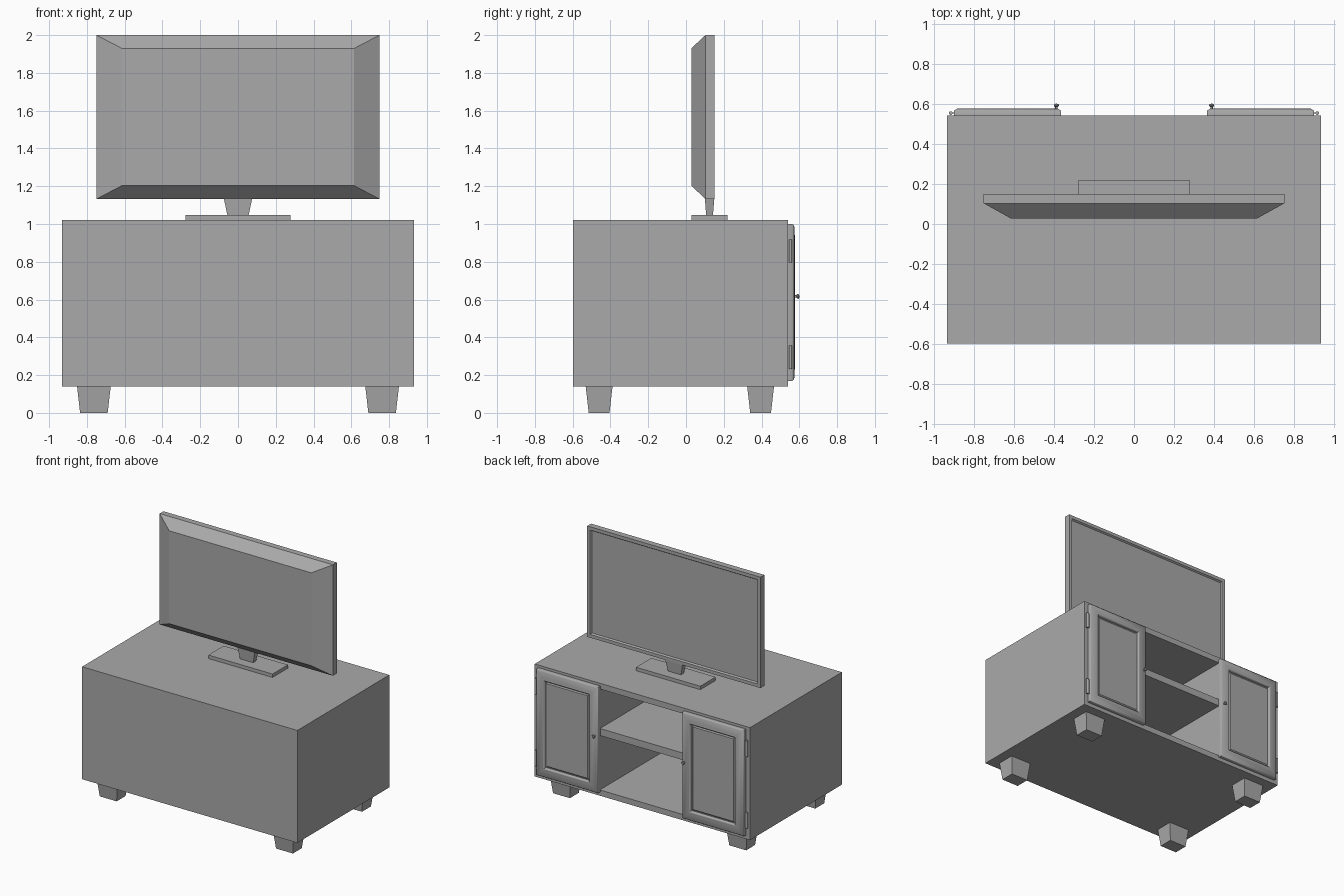
import bpy, bmesh, math
from mathutils import Matrix, Vector

if "Cube" in bpy.data.objects:
    bpy.data.objects.remove(bpy.data.objects["Cube"])

grey = bpy.data.materials.new("plain_grey")
grey.diffuse_color = (0.4, 0.4, 0.4, 1)
grey.use_nodes = True
grey.node_tree.nodes["Principled BSDF"].inputs["Base Color"].default_value = grey.diffuse_color


def finish(name, bm, smooth=False):
    bmesh.ops.recalc_face_normals(bm, faces=bm.faces)
    me = bpy.data.meshes.new(name)
    bm.to_mesh(me)
    bm.free()
    me.materials.append(grey)
    ob = bpy.data.objects.new(name, me)
    bpy.context.collection.objects.link(ob)
    if smooth:
        bpy.context.view_layer.objects.active = ob
        ob.select_set(True)
        bpy.ops.object.shade_smooth_by_angle(angle=math.radians(40))
        ob.select_set(False)
    return ob


def loft(name, rings, smooth=False):
    """Skin a stack of point rings and cap both ends."""
    bm = bmesh.new()
    loops = [[bm.verts.new(p) for p in ring] for ring in rings]
    n = len(loops[0])
    for a, b in zip(loops, loops[1:]):
        for i in range(n):
            j = (i + 1) % n
            bm.faces.new((a[i], a[j], b[j], b[i]))
    bm.faces.new(loops[0])
    bm.faces.new(loops[-1])
    return finish(name, bm, smooth)


def rect_z(x0, x1, y0, y1, z):
    return [(x0, y0, z), (x1, y0, z), (x1, y1, z), (x0, y1, z)]


def rect_y(x0, x1, z0, z1, y, d=0.0):
    """Upright rectangle at depth y, shrunk by d on every side."""
    return [(x0 + d, y, z0 + d), (x1 - d, y, z0 + d),
            (x1 - d, y, z1 - d), (x0 + d, y, z1 - d)]


def box(name, x0, x1, y0, y1, z0, z1):
    return loft(name, [rect_z(x0, x1, y0, y1, z0), rect_z(x0, x1, y0, y1, z1)])


def turned(name, centre, axis, profile, sides=16):
    """Turned part: profile is (radius, distance along axis)."""
    rot = Vector((0, 0, 1)).rotation_difference(Vector(axis)).to_matrix()
    rings = [[Vector(centre) + rot @ Vector((r * math.cos(2 * math.pi * i / sides),
                                             r * math.sin(2 * math.pi * i / sides), h))
              for i in range(sides)] for r, h in profile]
    return loft(name, rings, True)


# Cabinet carcass: outer shell with the open bay cut back as an inner box
W, Y0, Y1, Z0, Z1 = 0.932, -0.597, 0.54, 0.14, 1.02
BAY, BZ0, BZ1 = 0.368, 0.185, 0.975
bm = bmesh.new()
outer_back = [bm.verts.new(p) for p in rect_y(-W, W, Z0, Z1, Y0)]
outer = [bm.verts.new(p) for p in rect_y(-W, W, Z0, Z1, Y1)]
inner = [bm.verts.new(p) for p in rect_y(-BAY, BAY, BZ0, BZ1, Y1)]
inner_back = [bm.verts.new(p) for p in rect_y(-BAY, BAY, BZ0, BZ1, Y0 + 0.04)]
bm.faces.new(outer_back)
bm.faces.new(inner_back)
for a, b in ((outer_back, outer), (outer, inner), (inner, inner_back)):
    for i in range(4):
        j = (i + 1) % 4
        bm.faces.new((a[i], a[j], b[j], b[i]))
finish("cabinet", bm)
box("bay_shelf", -BAY, BAY, Y0 + 0.04, Y1 - 0.002, 0.61, 0.665)

# Tapered feet
for sx, side in ((-1, "left"), (1, "right")):
    for cy, end in ((-0.46, "front"), (0.395, "rear")):
        cx = sx * 0.763
        loft(f"{end}_{side}_foot",
             [rect_z(cx - 0.073, cx + 0.073, cy - 0.055, cy + 0.055, 0),
              rect_z(cx - 0.089, cx + 0.089, cy - 0.071, cy + 0.071, Z0)])

# Moulded doors with knobs and hinges
DOOR = [(0, 0.54), (0, 0.563), (0.004, 0.569), (0.012, 0.572), (0.016, 0.575),
        (0.058, 0.575), (0.062, 0.577), (0.068, 0.577), (0.073, 0.573),
        (0.076, 0.566), (0.077, 0.558), (0.084, 0.558), (0.092, 0.565)]
for s, side in ((-1, "left"), (1, "right")):
    x0, x1 = sorted((s * 0.364, s * 0.898))
    loft(f"{side}_door", [rect_y(x0, x1, 0.17, 1.0, y, d) for d, y in DOOR], True)
    turned(f"{side}_knob", (s * 0.387, 0.57, 0.617), (0, 1, 0),
           [(0.006, 0), (0.006, 0.014), (0.012, 0.018), (0.013, 0.024),
            (0.009, 0.029), (0.003, 0.03)])
    for zc, level in ((0.295, "lower"), (0.857, "upper")):
        turned(f"{side}_{level}_hinge_pin", (s * 0.914, 0.553, zc - 0.062), (0, 0, 1),
               [(0.009, 0), (0.009, 0.124)], 12)
        hx0, hx1 = sorted((s * 0.895, s * 0.914))
        box(f"{side}_{level}_hinge_leaf", hx0, hx1, 0.55, 0.556, zc - 0.06, zc + 0.06)

# Television: tapered housing, bezel and recessed screen
T = (-0.75, 0.75, 1.132, 2.0)
loft("television",
     [rect_y(-0.615, 0.615, 1.203, 1.93, 0.028),
      rect_y(*T, 0.103), rect_y(*T, 0.15),
      rect_y(*T, 0.15, 0.026), rect_y(*T, 0.138, 0.034)])

# Stand
loft("stand_neck", [rect_z(-0.055, 0.055, 0.107, 0.142, 1.04),
                    rect_z(-0.075, 0.075, 0.1, 0.15, 1.135)])
box("stand_base", -0.278, 0.278, 0.03, 0.22, Z1, 1.047)
